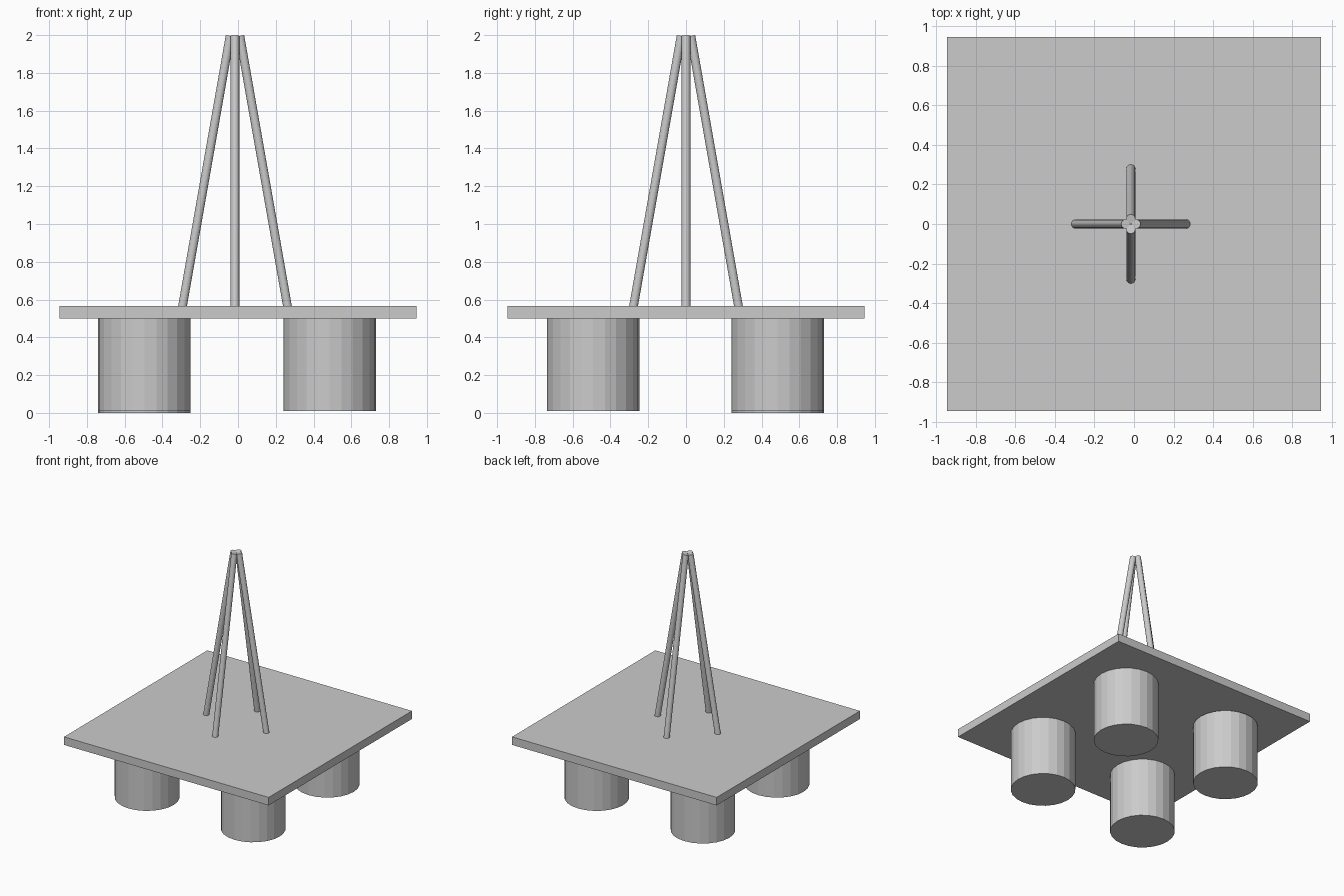
import bpy
from math import sin, cos, pi
from mathutils import Vector

if "Cube" in bpy.data.objects:
    bpy.data.objects.remove(bpy.data.objects["Cube"])


def cylinder(name, start, end, radius, sides):
    """Flat-shaded cylinder between two points."""
    a, b = Vector(start), Vector(end)
    axis = b - a
    bpy.ops.mesh.primitive_cylinder_add(
        vertices=sides, radius=radius, depth=axis.length, location=(a + b) / 2,
        rotation=axis.to_track_quat('Z', 'Y').to_euler())
    obj = bpy.context.object
    obj.name = name
    return obj


# Square platform
bpy.ops.mesh.primitive_cube_add(size=1, location=(0, 0, 0.5335))
platform = bpy.context.object
platform.name = "platform"
platform.scale = (1.89, 1.89, 0.067)

# Four stout round legs; the back left one sits slightly lower
for x, side in ((-0.496, "left"), (0.485, "right")):
    for y, end in ((-0.492, "front"), (0.485, "back")):
        z = 0.0 if (side, end) == ("left", "back") else 0.01
        cylinder(f"{end}_{side}_leg", (x, y, z), (x, y, z + 0.492), 0.245, 24)

# Four thin poles leaning together at the top
for i, name in enumerate(("right", "back", "left", "front")):
    dx, dy = round(cos(i * pi / 2)), round(sin(i * pi / 2))
    low, high = 0.283, 0.026
    cylinder(f"{name}_pole",
             (-0.016 + dx * low, dy * low, 0.535),
             (-0.016 + dx * high, dy * high, 1.996), 0.023, 24)
